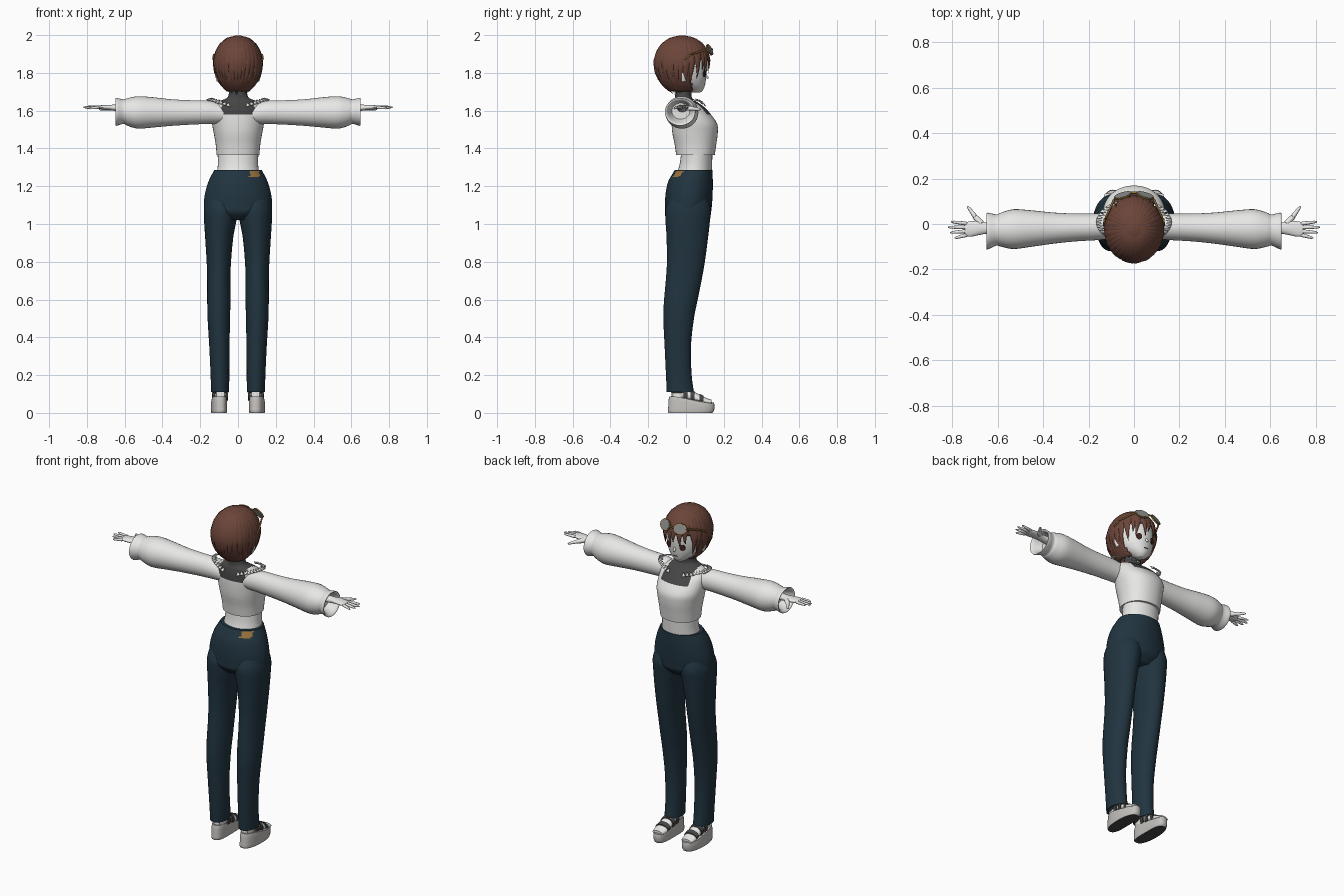
import bpy, bmesh, math, random
from mathutils import Vector

random.seed(4)
if "Cube" in bpy.data.objects:
    bpy.data.objects.remove(bpy.data.objects["Cube"])


def material(name, *rgb):
    m = bpy.data.materials.new(name)
    m.use_nodes = True
    m.diffuse_color = (*rgb, 1)
    b = m.node_tree.nodes["Principled BSDF"]
    b.inputs["Base Color"].default_value = (*rgb, 1)
    b.inputs["Roughness"].default_value = 0.8
    return m


WHITE = material("soft_white", 0.8, 0.8, 0.79)
HAIR = material("chestnut_brown", 0.15, 0.06, 0.042)
DENIM = material("dark_denim", 0.015, 0.034, 0.05)
CHARCOAL = material("charcoal", 0.06, 0.06, 0.06)
TAN = material("tan_leather", 0.32, 0.17, 0.045)
LENS = material("grey_lens", 0.25, 0.25, 0.24)
SHOE = material("shoe_grey", 0.55, 0.53, 0.51)
EYE = material("eye_brown", 0.05, 0.018, 0.012)


def finish(name, bm, mats, mirror=False, rule=None, solid=0):
    bmesh.ops.recalc_face_normals(bm, faces=bm.faces)
    if rule:
        for f in bm.faces:
            f.material_index = rule(f.calc_center_median(), f.normal)
    me = bpy.data.meshes.new(name)
    bm.to_mesh(me)
    bm.free()
    ob = bpy.data.objects.new(name, me)
    bpy.context.collection.objects.link(ob)
    for m in mats:
        me.materials.append(m)
    bpy.ops.object.select_all(action="DESELECT")
    ob.select_set(True)
    bpy.context.view_layer.objects.active = ob
    bpy.ops.object.shade_smooth_by_angle(angle=math.radians(50))
    if solid:
        ob.modifiers.new("thickness", "SOLIDIFY").thickness = solid
    if mirror:
        ob.modifiers.new("mirror", "MIRROR")
    return ob


def skin_rings(bm, rings, caps=True):
    rows = [[bm.verts.new(p) for p in r] for r in rings]
    n = len(rows[0])
    for a, b in zip(rows, rows[1:]):
        for i in range(n):
            bm.faces.new((a[i], a[(i + 1) % n], b[(i + 1) % n], b[i]))
    if caps:
        bm.faces.new(rows[0])
        bm.faces.new(rows[-1])


def smooth_keys(keys, sub):
    # Catmull-Rom interpolation between the key sections
    out = []
    for i in range(len(keys) - 1):
        k = [keys[max(0, i - 1)], keys[i], keys[i + 1], keys[min(len(keys) - 1, i + 2)]]
        for s in range(sub):
            t = s / sub
            out.append([b + 0.5 * t * (c - a + t * (2 * a - 5 * b + 4 * c - d + t * (3 * (b - c) + d - a)))
                        for a, b, c, d in zip(*k)])
    return out + [list(keys[-1])]


def loft(name, keys, mats, axis="z", n=32, sub=4, power=1.0, mirror=False, rule=None, shape=None, drop=None, solid=0):
    # each key: position along the axis, then low/high limits of both cross directions
    rings = []
    for t, u0, u1, v0, v1 in smooth_keys(keys, sub):
        ring = []
        for i in range(n):
            a = math.tau * i / n
            c, s = math.cos(a), math.sin(a)
            u = (u0 + u1) / 2 + (u1 - u0) / 2 * math.copysign(abs(c) ** power, c)
            v = (v0 + v1) / 2 + (v1 - v0) / 2 * math.copysign(abs(s) ** power, s)
            p = Vector({"z": (u, v, t), "x": (t, u, v), "y": (u, t, v)}[axis])
            ring.append(shape(p) if shape else p)
        rings.append(ring)
    bm = bmesh.new()
    skin_rings(bm, rings)
    if drop:
        gone = [f for f in bm.faces if drop(f.calc_center_median())]
        bmesh.ops.delete(bm, geom=gone, context="FACES")
    return finish(name, bm, mats, mirror, rule, solid)


def tubes(name, specs, mat, n=10, mirror=True):
    # tapered rods: start, end, start radius, end radius
    bm = bmesh.new()
    for p, q, r0, r1 in specs:
        p, q = Vector(p), Vector(q)
        d = (q - p).normalized()
        rot = d.to_track_quat("Z", "Y")
        rows = []
        for t, k in ((0, 0.6), (0.06, 1), (0.5, 1), (0.85, 0.9), (1, 0.4)):
            r = (r0 + (r1 - r0) * t) * k
            rows.append([p.lerp(q, t) + rot @ Vector((r * math.cos(math.tau * i / n), r * math.sin(math.tau * i / n), 0))
                         for i in range(n)])
        skin_rings(bm, rows)
    return finish(name, bm, [mat], mirror)


def sym(keys):
    return [(z, -w, w, a, b) for z, w, a, b in keys]


# Sweater body with the dark high collar
loft("sweater", sym([(1.365, .113, -.052, .152), (1.42, .118, -.06, .16), (1.48, .128, -.072, .168),
     (1.53, .137, -.076, .165), (1.58, .14, -.076, .132), (1.62, .135, -.072, .095), (1.648, .105, -.065, .055),
     (1.668, .058, -.058, .032), (1.70, .047, -.056, .03), (1.725, .044, -.05, .03)]),
     [WHITE, CHARCOAL], n=56, sub=5, power=.93,
     rule=lambda c, n: int(c.z > 1.66 or (c.z > 1.582 and abs(c.x) < .086)))
# Bare waist
loft("waist", sym([(1.25, .115, -.055, .135), (1.31, .107, -.035, .138), (1.38, .108, -.025, .14)]), [WHITE])

# Jagged wide neckline over each shoulder
bm = bmesh.new()
for k in range(18):
    tri = []
    for off, scale, lift in ((0, 1, 0), (1, 1, 0), (.5, .84, .022)):
        a = math.radians(-75 + 150 * (k + off) / 18)
        c, s = math.cos(a), math.sin(a)
        tri.append(bm.verts.new((.165 * c * scale, .01 + .095 * s * scale, 1.60 + .056 * c ** .7 + lift * (1 - c * .6))))
    bm.faces.new(tri)
finish("jagged_neckline", bm, [WHITE], True, solid=.005)

# Ballooning sleeves with open flared cuffs
loft("sleeves", [(.06, -.06, .05, 1.53, 1.63), (.15, -.07, .046, 1.53, 1.652), (.25, -.076, .046, 1.526, 1.655),
     (.35, -.086, .05, 1.52, 1.66), (.45, -.1, .06, 1.511, 1.671), (.53, -.11, .065, 1.505, 1.676),
     (.585, -.1, .05, 1.52, 1.666), (.605, -.095, .042, 1.53, 1.66), (.645, -.112, .05, 1.52, 1.667),
     (.642, -.1, .038, 1.532, 1.655), (.59, -.075, .02, 1.555, 1.64)], [WHITE], axis="x", mirror=True)

# Hands
loft("wrists_and_palms", [(.56, -.05, .01, 1.59, 1.635), (.64, -.043, .005, 1.597, 1.632),
     (.68, -.048, .013, 1.603, 1.631), (.72, -.056, .012, 1.607, 1.629), (.745, -.052, .006, 1.611, 1.627)],
     [WHITE], axis="x", n=20, mirror=True)
fingers = [((.735, -.048 + .0165 * i, 1.618), (tip, -.062 + .024 * i, 1.612 + .003 * i), .009, .006)
           for i, tip in enumerate((.79, .81, .82, .805))]
fingers += [((.67, 0, 1.615), (.705, .037, 1.61), .014, .012), ((.698, .03, 1.612), (.733, .078, 1.606), .011, .006)]
tubes("fingers", fingers, WHITE)

# Trousers: hips with a tan patch at the back, then the legs
loft("trouser_hips", sym([(1.02, .10, -.07, .09), (1.06, .17, -.108, .13), (1.10, .18, -.111, .137),
     (1.16, .175, -.108, .141), (1.22, .158, -.096, .142), (1.255, .142, -.078, .141), (1.285, .126, -.06, .14)]),
     [DENIM, TAN], n=64, sub=5,
     rule=lambda c, n: int(.06 < c.x < .113 and c.y < 0 and 1.246 < c.z < 1.279))
loft("trouser_legs", [(.11, .047, .143, -.102, .042), (.2, .046, .145, -.106, .03), (.35, .045, .152, -.113, .026),
     (.5, .042, .161, -.12, .042), (.6, .04, .163, -.116, .062), (.7, .04, .163, -.107, .082), (.8, .037, .166, -.101, .1),
     (.93, .025, .174, -.103, .117), (1.01, .01, .179, -.108, .126), (1.08, 0, .18, -.108, .132),
     (1.14, .02, .165, -.08, .11)], [DENIM], mirror=True, n=36)


# Wedge sandals: dark underside, foot and straps
def wedge(p):
    if p.z > .03:
        p.z += .03 * max(0, min(1, (.09 - p.y) / .14))
    p.x += .008 * math.sin((p.y + .1) * 12)
    return p


loft("wedge_soles", [(0, .053, .133, -.093, .14), (.012, .05, .135, -.096, .148), (.035, .05, .135, -.093, .151),
     (.056, .053, .132, -.088, .148)], [SHOE, CHARCOAL], power=.75, mirror=True, shape=wedge,
     rule=lambda c, n: int(n.z < -.7 and c.z < .01))
loft("feet", [(-.075, .07, .115, .07, .13), (-.04, .063, .122, .07, .15), (0, .06, .127, .065, .135),
     (.05, .058, .132, .055, .108), (.1, .057, .135, .045, .082), (.135, .064, .128, .045, .07)],
     [WHITE], axis="y", mirror=True, n=20)
loft("ankles", [(.07, .065, .122, -.08, .0), (.13, .065, .122, -.075, .005), (.2, .062, .125, -.075, .005)],
     [WHITE], mirror=True, n=20)
for name, y, top in (("ankle_straps", -.002, .14), ("middle_straps", .035, .122), ("toe_straps", .082, .098)):
    loft(name, [(y - .011, .053, .136, .05, top + .004), (y + .011, .053, .138, .05, top - .007)],
         [CHARCOAL], axis="y", mirror=True, n=20)
tubes("heel_straps", [((.055, -.01, .115), (.07, -.078, .11), .008, .008),
                      ((.132, -.01, .115), (.117, -.078, .11), .008, .008)], CHARCOAL)

# Head and face
loft("head", sym([(1.695, .02, .035, .075), (1.712, .045, -.01, .092), (1.74, .077, -.07, .101), (1.78, .1, -.11, .107),
     (1.84, .108, -.13, .111), (1.9, .1, -.13, .1), (1.95, .05, -.08, .06)]), [WHITE])
tubes("nose", [((0, .095, 1.80), (0, .117, 1.77), .006, .008)], WHITE, mirror=False)
tubes("ears", [((.098, -.012, 1.755), (.112, -.02, 1.81), .014, .017)], WHITE)


def plate(name, size, loc, normal, mat, mirror=True, depth=.004):
    bm = bmesh.new()
    bmesh.ops.create_cone(bm, cap_ends=True, segments=20, radius1=1, radius2=1, depth=1)
    rot = Vector(normal).to_track_quat("Z", "Y")
    for v in bm.verts:
        v.co = rot @ Vector((v.co.x * size[0], v.co.y * size[1], v.co.z * depth)) + Vector(loc)
    return finish(name, bm, [mat], mirror)


plate("eyes", (.017, .019), (.045, .098, 1.797), (.35, 1, -.05), EYE)
plate("mouth", (.014, .0025), (0, .1, 1.738), (0, 1, -.2), EYE, False)

# Hair: a cap with the face cut free, covered by pointed locks
PROFILE = [(1.685, .28), (1.71, .55), (1.75, .81), (1.8, .95), (1.86, 1), (1.92, .88), (1.96, .68), (1.985, .42), (1.998, .1)]


def spread(z):
    for (z0, s0), (z1, s1) in zip(PROFILE, PROFILE[1:]):
        if z <= z1:
            return s0 + (s1 - s0) * (z - z0) / (z1 - z0)
    return PROFILE[-1][1]


loft("hair_cap", [(z, -.126 * s, .126 * s, -.02 - .146 * s, -.02 + .146 * s) for z, s in PROFILE], [HAIR],
     n=48, drop=lambda c: (c.y > .03 and c.z < 1.87) or c.z < 1.70, solid=.008)
bm = bmesh.new()
COUNT, STEPS = 34, 12
for k in range(COUNT):
    a0 = math.tau * k / COUNT
    front = math.sin(a0)
    low, high = (1.79, 1.84) if front > .6 else (1.735, 1.77) if front > .2 else (1.683, 1.715)
    tip, sway = random.uniform(low, high), random.uniform(-.16, .16)
    rows = []
    for i in range(STEPS + 1):
        t = i / STEPS
        z = 1.992 + (tip - 1.992) * t ** 1.5
        a, s = a0 + sway * t * t, spread(z)
        out = Vector((math.cos(a), math.sin(a), 0))
        side = Vector((-out.y, out.x, 0))
        p = Vector((.127 * s * out.x, -.02 + .147 * s * out.y, z))
        w = .024 * max(.15, s) * min(1, .05 + 2.2 * (1 - t))
        th = .007 * min(1, .1 + 3 * (1 - t))
        rows.append([p + side * w * math.cos(math.tau * j / 8) + out * th * math.sin(math.tau * j / 8) for j in range(8)])
    skin_rings(bm, rows)
finish("hair_locks", bm, [HAIR])

# Sunglasses pushed up on the hair
facing = (.3, 1, .45)
plate("sunglass_frames", (.041, .032), (.049, .125, 1.922), facing, TAN, depth=.006)
plate("sunglass_lenses", (.036, .027), (.049, .125, 1.922), facing, LENS, depth=.0095)
tubes("sunglass_arms", [((.086, .112, 1.925), (.128, .02, 1.895), .005, .005),
                        ((.128, .025, 1.897), (.134, -.01, 1.87), .005, .004),
                        ((0, .138, 1.925), (.014, .138, 1.925), .005, .005)], TAN)
